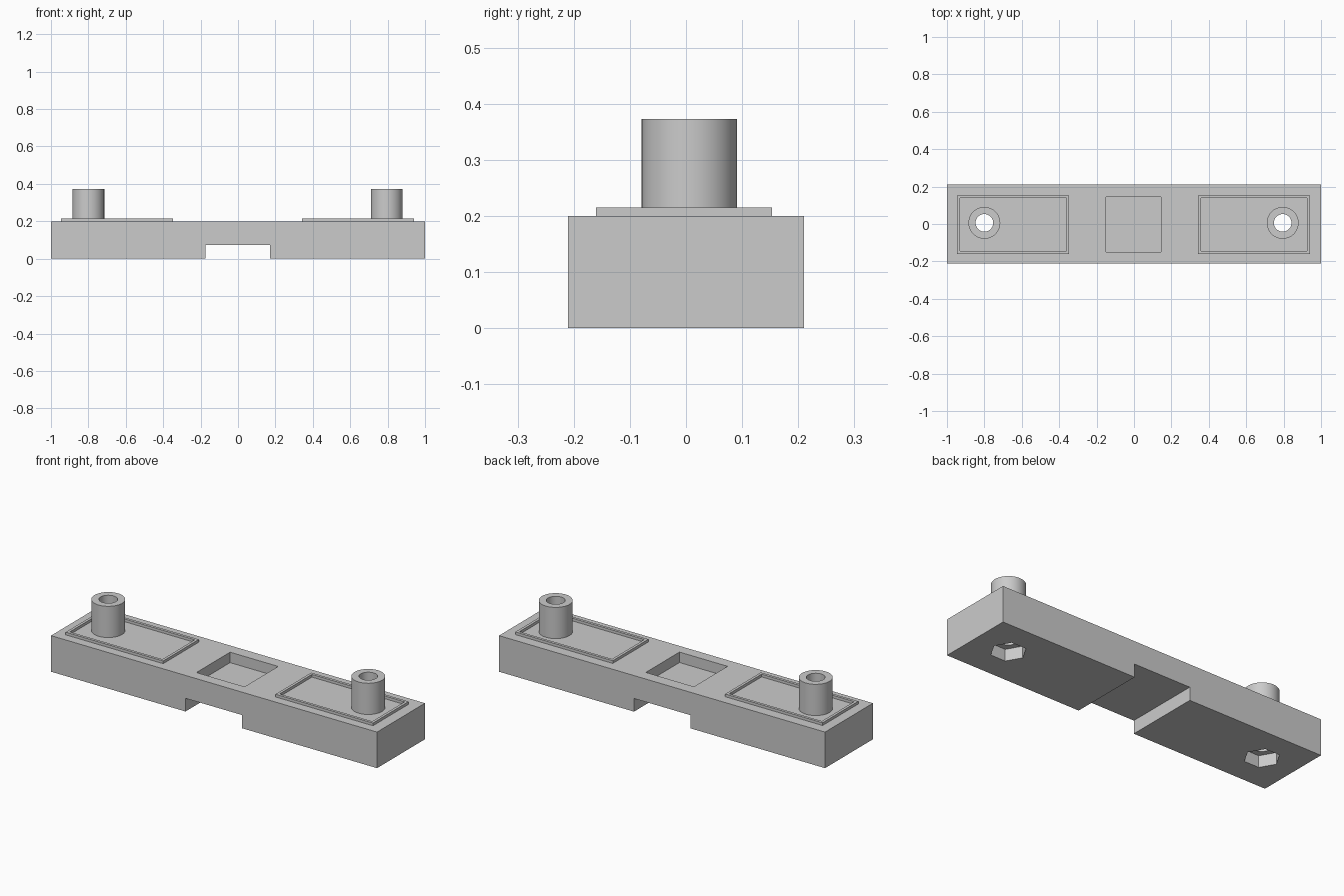
import bpy
from math import radians

old = bpy.data.objects.get("Cube")
if old:
    bpy.data.objects.remove(old, do_unlink=True)

grey = bpy.data.materials.new("plain grey")
grey.use_nodes = True
grey.diffuse_color = (0.6, 0.6, 0.6, 1)
grey.node_tree.nodes["Principled BSDF"].inputs["Base Color"].default_value = (0.6, 0.6, 0.6, 1)


def box(name, x0, x1, y0, y1, z0, z1):
    bpy.ops.mesh.primitive_cube_add(size=1, location=((x0 + x1) / 2, (y0 + y1) / 2, (z0 + z1) / 2))
    ob = bpy.context.object
    ob.name = name
    ob.scale = (x1 - x0, y1 - y0, z1 - z0)
    bpy.ops.object.transform_apply(location=False, rotation=False, scale=True)
    ob.data.materials.append(grey)
    return ob


def cylinder(name, x, y, z0, z1, radius, sides=64, turn=0):
    bpy.ops.mesh.primitive_cylinder_add(vertices=sides, radius=radius, depth=z1 - z0,
                                        location=(x, y, (z0 + z1) / 2),
                                        rotation=(0, 0, radians(turn)))
    ob = bpy.context.object
    ob.name = name
    ob.data.materials.append(grey)
    return ob


def cut(target, cutter):
    mod = target.modifiers.new(cutter.name, "BOOLEAN")
    mod.operation = "DIFFERENCE"
    mod.solver = "EXACT"
    mod.object = cutter
    bpy.context.view_layer.objects.active = target
    bpy.ops.object.modifier_apply(modifier=mod.name)
    bpy.data.objects.remove(cutter, do_unlink=True)


# Bar with a notch underneath and a square pocket on top
bar = box("bar", -1, 1, -0.21, 0.21, 0, 0.2)
cut(bar, box("notch", -0.175, 0.172, -0.3, 0.3, -0.1, 0.073))
cut(bar, box("pocket", -0.15, 0.145, -0.15, 0.145, 0.142, 0.3))

# Each end: raised rim, hollow peg, bolt hole and hexagonal nut recess
for side, peg_x, rim_x in (("right", -0.8, -0.945), ("left", 0.795, 0.342)):
    rim = box(side + "_rim", rim_x, rim_x + 0.598, -0.16, 0.153, 0.2, 0.215)
    cut(rim, box("rim_opening", rim_x + 0.015, rim_x + 0.583, -0.145, 0.138, 0.1, 0.3))

    peg = cylinder(side + "_peg", peg_x, 0.006, 0.2, 0.373, 0.085)
    cut(peg, cylinder("peg_bore", peg_x, 0.006, 0.1, 0.5, 0.047))
    cut(bar, cylinder("bolt_hole", peg_x, 0.006, -0.1, 0.3, 0.047))
    cut(bar, cylinder("nut_recess", peg_x, 0.006, -0.1, 0.065, 0.09, sides=6, turn=30))

    bpy.ops.object.select_all(action="DESELECT")
    peg.select_set(True)
    bpy.context.view_layer.objects.active = peg
    bpy.ops.object.shade_smooth_by_angle(angle=radians(30))
